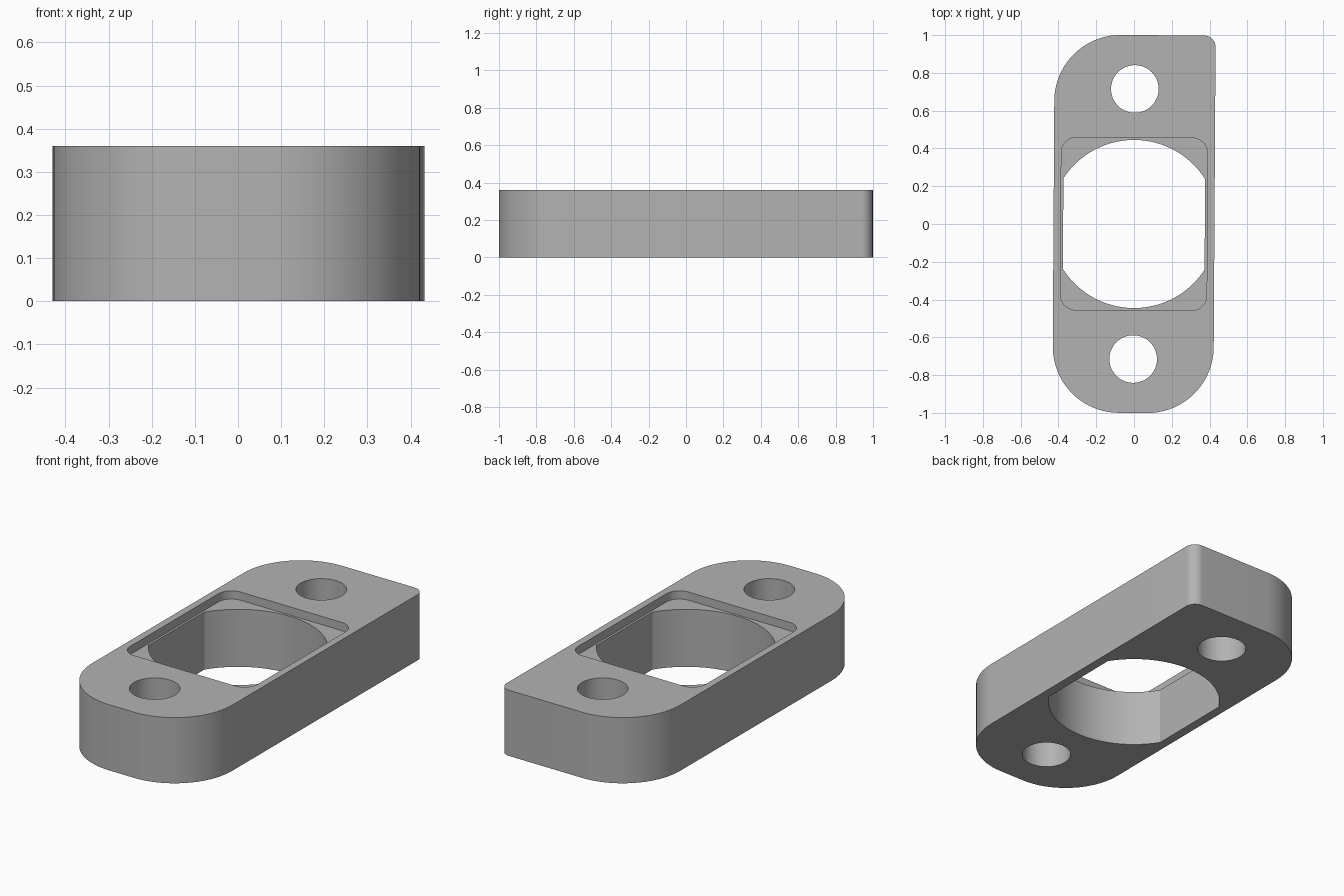
import bpy, bmesh
from math import sin, cos, pi, sqrt, asin, radians

if "Cube" in bpy.data.objects:
    bpy.data.objects.remove(bpy.data.objects["Cube"], do_unlink=True)

HEIGHT = 0.36

grey = bpy.data.materials.new("plain grey")
grey.use_nodes = True
grey.diffuse_color = (0.45, 0.45, 0.45, 1)
grey.node_tree.nodes["Principled BSDF"].inputs["Base Color"].default_value = (0.45, 0.45, 0.45, 1)


def arc(cx, cy, r, start, end, steps):
    """Points along a circular arc, ends included."""
    return [(cx + r * cos(start + (end - start) * i / steps),
             cy + r * sin(start + (end - start) * i / steps)) for i in range(steps + 1)]


def rounded_rect(hx, hy, radii, steps=20):
    """Outline with one radius per corner, anticlockwise from +x +y."""
    points = []
    for i, ((sx, sy), r) in enumerate(zip(((1, 1), (-1, 1), (-1, -1), (1, -1)), radii)):
        points += arc(sx * (hx - r), sy * (hy - r), r, i * pi / 2, (i + 1) * pi / 2, steps)
    return points


def prism(name, outline, bottom, top):
    """Extrude a closed outline between two heights."""
    bm = bmesh.new()
    base = bm.faces.new([bm.verts.new((x, y, bottom)) for x, y in outline])
    sides = bmesh.ops.extrude_face_region(bm, geom=[base])["geom"]
    verts = [v for v in sides if isinstance(v, bmesh.types.BMVert)]
    bmesh.ops.translate(bm, verts=verts, vec=(0, 0, top - bottom))
    bmesh.ops.recalc_face_normals(bm, faces=bm.faces)
    mesh = bpy.data.meshes.new(name)
    bm.to_mesh(mesh)
    bm.free()
    mesh.materials.append(grey)
    obj = bpy.data.objects.new(name, mesh)
    bpy.context.collection.objects.link(obj)
    return obj


# Mounting block: three broad corners and one tight corner
block = prism("mounting_block", rounded_rect(0.426, 1.0, (0.06, 0.35, 0.35, 0.35)), 0, HEIGHT)

# Central opening: a circle with flattened sides
R, FLAT = 0.445, 0.375
edge = asin(sqrt(R * R - FLAT * FLAT) / R)
opening = arc(0, 0, R, edge, pi - edge, 40) + arc(0, 0, R, pi + edge, 2 * pi - edge, 40)
cutters = [prism("opening_cutter", opening, -0.1, HEIGHT + 0.1)]

# Shallow recess around the opening
cutters.append(prism("recess_cutter", rounded_rect(0.387, 0.457, (0.08,) * 4, 10),
                     HEIGHT - 0.045, HEIGHT + 0.1))

# Screw hole at each end
for y in (-0.715, 0.715):
    cutters.append(prism("screw_hole_cutter", arc(0, y, 0.126, 0, 2 * pi, 48)[:-1], -0.1, HEIGHT + 0.1))

# Cut the block, then drop the cutters
bpy.ops.object.select_all(action="DESELECT")
block.select_set(True)
bpy.context.view_layer.objects.active = block
for cutter in cutters:
    cutter.hide_render = True
    cut = block.modifiers.new(cutter.name, "BOOLEAN")
    cut.operation, cut.solver, cut.object = "DIFFERENCE", "EXACT", cutter
    bpy.ops.object.modifier_apply(modifier=cut.name)
    bpy.data.objects.remove(cutter, do_unlink=True)

block.rotation_euler.z = radians(-0.35)
bpy.ops.object.shade_smooth_by_angle(angle=radians(25))
